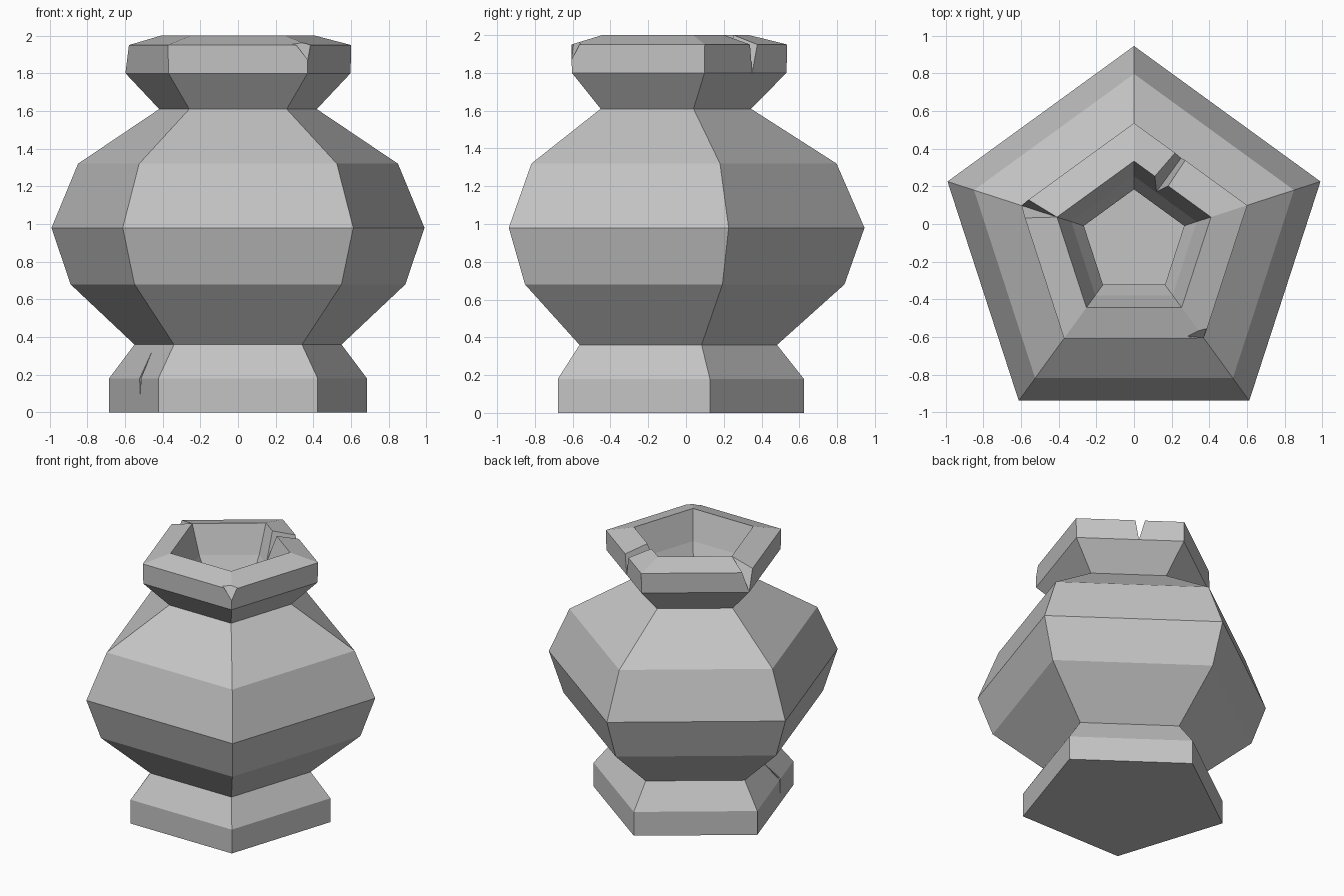
import bpy
import bmesh
from math import sin, cos, radians
from mathutils import Vector

cube = bpy.data.objects.get("Cube")
if cube:
    bpy.data.objects.remove(cube, do_unlink=True)

SIDES = 5
CENTRE_Y = -0.096

stone = bpy.data.materials.new("grey_stone")
stone.use_nodes = True
GREY = (0.55, 0.55, 0.55, 1)
stone.diffuse_color = GREY
stone.node_tree.nodes["Principled BSDF"].inputs["Base Color"].default_value = GREY


def polar(radius, degrees, z, side=0):
    """Point at a radius along a direction, shifted sideways along the tangent."""
    a = radians(degrees)
    return Vector((radius * cos(a) - side * sin(a),
                   CENTRE_Y + radius * sin(a) + side * cos(a), z))


def add_object(name, bm):
    bmesh.ops.recalc_face_normals(bm, faces=bm.faces)
    mesh = bpy.data.meshes.new(name)
    bm.to_mesh(mesh)
    bm.free()
    mesh.materials.append(stone)
    obj = bpy.data.objects.new(name, mesh)
    bpy.context.collection.objects.link(obj)
    return obj


def lathe(name, profile):
    """Closed five-sided vessel through (radius, height) pairs."""
    bm = bmesh.new()
    rings = [[bm.verts.new(polar(r, 90 + i * 360 / SIDES, z)) for i in range(SIDES)]
             for r, z in profile]
    for low, high in zip(rings, rings[1:]):
        for i in range(SIDES):
            j = (i + 1) % SIDES
            bm.faces.new((low[i], low[j], high[j], high[i]))
    bm.faces.new(rings[0])
    bm.faces.new(rings[-1])
    return add_object(name, bm)


def carve(target, name, points):
    """Cut the convex hull of the points out of the target."""
    bm = bmesh.new()
    for p in points:
        bm.verts.new(p)
    bmesh.ops.convex_hull(bm, input=bm.verts)
    cutter = add_object(name, bm)
    cutter.hide_render = True
    mod = target.modifiers.new(name, "BOOLEAN")
    mod.operation = "DIFFERENCE"
    mod.solver = "EXACT"
    mod.object = cutter
    bpy.context.view_layer.objects.active = target
    bpy.ops.object.modifier_apply(modifier=name)
    bpy.data.objects.remove(cutter, do_unlink=True)


# Vessel: foot, belly, neck and rim outside, then the hollow inside
outside = [(0.72, 0), (0.72, 0.18), (0.578, 0.36), (0.935, 0.68), (1.041, 0.98),
           (0.893, 1.32), (0.44, 1.61), (0.628, 1.8), (0.632, 1.95), (0.43, 2)]
inside = [(0.35, 1.79), (0.28, 1.67), (0.72, 1.3), (0.88, 0.98), (0.78, 0.7), (0.42, 0.4)]
vase = lathe("vase", outside + inside)

# V notch across the back of the rim
carve(vase, "rim_notch", [polar(r, 54, z, s) for r in (0.2, 0.6)
                          for z, s in ((1.8, 0.06), (2.05, 0.02), (2.05, 0.13))])

# Chipped groove down one rim corner
carve(vase, "rim_corner_chip", [
    polar(0.43, 162, 2.0), polar(0.632, 162, 1.8), polar(0.6, 162, 1.91),
    polar(0.62, 162, 1.96, -0.05), polar(0.6, 162, 1.965, 0.07),
    polar(0.8, 162, 2.05, -0.05), polar(0.8, 162, 2.05, 0.07), polar(0.8, 162, 1.8)])

# Small chip on the front rim corner
carve(vase, "rim_front_chip", [
    polar(0.56, -54, 1.97, -0.075), polar(0.59, -54, 1.97, 0.05),
    polar(0.63, -54, 1.87), polar(0.75, -54, 2.0)])

# Thin crack in the foot
carve(vase, "foot_crack", [
    polar(0.583, 198, 0.05, 0.12), polar(0.487, 198, 0.33, 0.03),
    polar(0.6, 198, 0.19, 0.11), polar(0.6, 198, 0.19, 0.125),
    polar(0.54, 198, 0.18, 0.117)])
